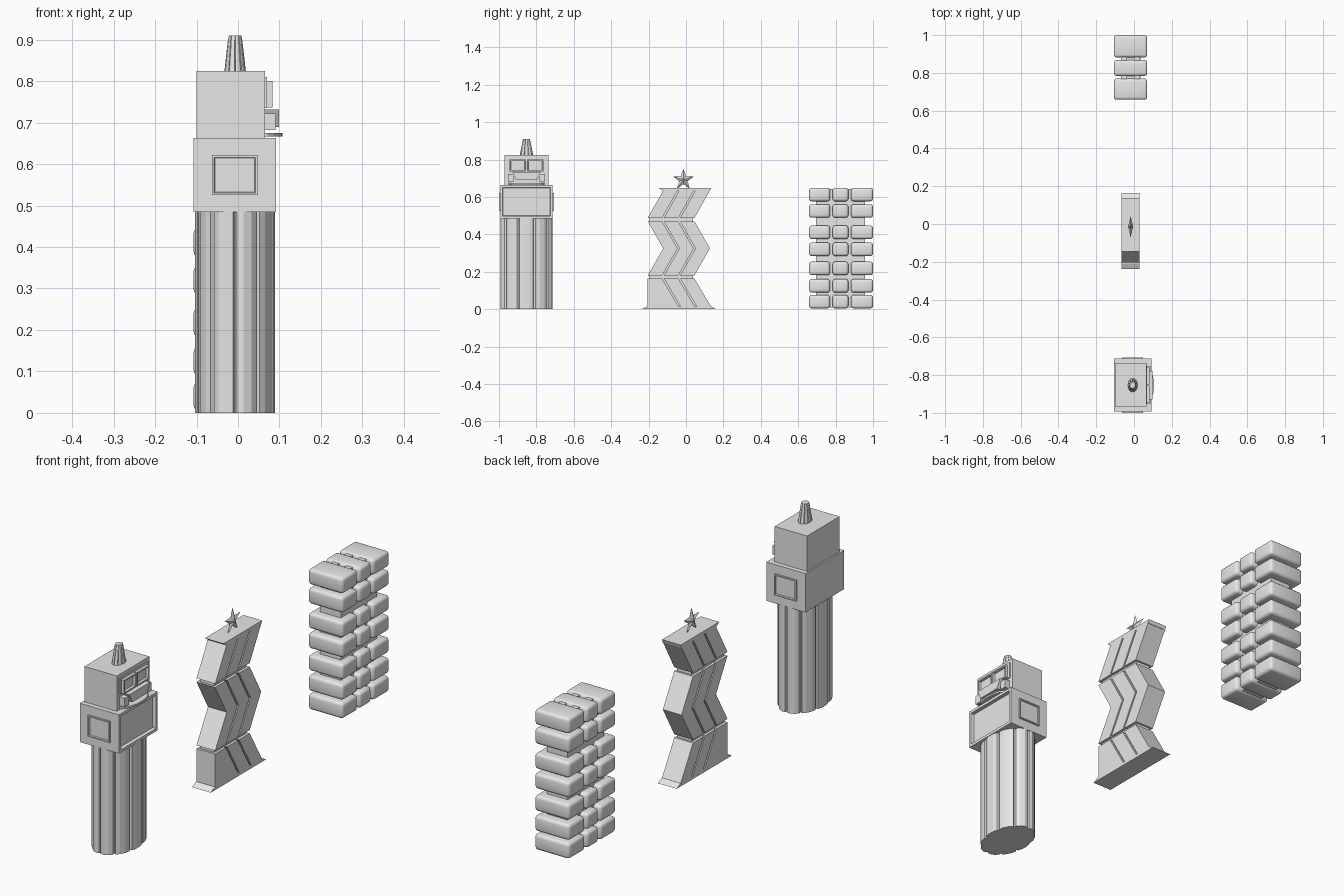
import bpy, bmesh, math
from mathutils import Vector

cube = bpy.data.objects.get("Cube")
if cube:
    bpy.data.objects.remove(cube, do_unlink=True)

grey = bpy.data.materials.new("light_grey")
grey.use_nodes = True
grey.diffuse_color = (0.8, 0.8, 0.8, 1)
grey.node_tree.nodes["Principled BSDF"].inputs["Base Color"].default_value = (0.8, 0.8, 0.8, 1)


def finish(name, bm, smooth=False):
    bmesh.ops.recalc_face_normals(bm, faces=bm.faces)
    for f in bm.faces:
        f.smooth = smooth
    mesh = bpy.data.meshes.new(name)
    bm.to_mesh(mesh)
    bm.free()
    mesh.materials.append(grey)
    obj = bpy.data.objects.new(name, mesh)
    bpy.context.collection.objects.link(obj)
    return obj


def box(name, x, y, z, recess=None, rim=0.01, depth=0.01, smooth=False):
    """Box from ranges; the face pointing along recess gets a sunken panel."""
    bm = bmesh.new()
    bmesh.ops.create_cube(bm, size=1)
    for v in bm.verts:
        v.co = [(r[0] + r[1]) / 2 + c * (r[1] - r[0]) for c, r in zip(v.co, (x, y, z))]
    if recess:
        bm.normal_update()
        face = max(bm.faces, key=lambda f: f.normal.dot(Vector(recess)))
        bmesh.ops.inset_individual(bm, faces=[face], thickness=rim)
        bmesh.ops.inset_individual(bm, faces=[face], thickness=0.003, depth=-depth)
    return finish(name, bm, smooth)


def prism(name, profile, x):
    """Extrude a (y, z) outline along x."""
    bm = bmesh.new()
    face = bm.faces.new([bm.verts.new((x[0], a, b)) for a, b in profile])
    ext = bmesh.ops.extrude_face_region(bm, geom=[face])["geom"]
    for v in ext:
        if isinstance(v, bmesh.types.BMVert):
            v.co.x = x[1]
    return finish(name, bm)


def fluted(name, centre, rings, lobes, notch):
    """Stack of lobed ellipses; rings hold (z, x radius, y radius)."""
    bm = bmesh.new()
    pattern = ((-0.5, notch), (-0.42, 0.97), (-0.17, 1), (0.17, 1), (0.42, 0.97))
    loops = []
    for z, rx, ry in rings:
        loops.append([bm.verts.new((centre[0] + rx * r * math.cos(a), centre[1] + ry * r * math.sin(a), z))
                      for i in range(lobes) for t, r in pattern
                      for a in [(i + t) * math.tau / lobes]])
    n = len(loops[0])
    for low, high in zip(loops, loops[1:]):
        for i in range(n):
            j = (i + 1) % n
            bm.faces.new((low[i], low[j], high[j], high[i]))
    bm.faces.new(loops[0])
    bm.faces.new(loops[-1])
    return finish(name, bm)


# Lobed tower with a square collar
TY = -0.853
fluted("tower_shaft", (-0.007, TY), [(0, 0.097, 0.143), (0.49, 0.097, 0.143)], 10, 0.88)
box("tower_collar", (-0.107, 0.092), (-0.993, -0.713), (0.485, 0.663), (1, 0, 0), 0.018, 0.015)
for side, tag in ((-1, "front"), (1, "back")):
    edge = TY + side * 0.138
    out = TY + side * 0.147
    box("collar_panel_" + tag, (-0.063, 0.048), sorted((edge, out)), (0.525, 0.622),
        (0, side, 0), 0.008, 0.005)

# Head block, eyes and mouth on the +x side
box("tower_head", (-0.1, 0.065), (-0.97, -0.735), (0.66, 0.825))
box("eye_backing", (0.06, 0.07), (-0.955, -0.75), (0.735, 0.81))
for side, tag in ((-1, "right"), (1, "left")):
    c = TY + side * 0.047
    box("eye_" + tag, (0.065, 0.083), (c - 0.045, c + 0.045), (0.737, 0.8), (1, 0, 0), 0.009, 0.01)
    c = TY + side * 0.082
    box("cheek_" + tag, (0.06, 0.09), (c - 0.016, c + 0.016), (0.682, 0.722))
prism("mouth_block", [(TY - 0.075, 0.732), (TY + 0.075, 0.732), (TY + 0.055, 0.69), (TY - 0.055, 0.69)],
      (0.06, 0.099))
lip = bmesh.new()
arc = [(0.055 + 0.052 * math.cos(a), TY + 0.1 * math.sin(a))
       for a in [math.pi * (k / 10 - 0.5) for k in range(11)]]
lip_face = lip.faces.new([lip.verts.new((px, py, 0.667)) for px, py in arc])
for v in bmesh.ops.extrude_face_region(lip, geom=[lip_face])["geom"]:
    if isinstance(v, bmesh.types.BMVert):
        v.co.z += 0.008
finish("lower_lip", lip)

# Ribbed cap
fluted("tower_cap", (-0.007, TY), [(0.824, 0.026, 0.037), (0.895, 0.018, 0.022), (0.91, 0.015, 0.018)], 10, 0.8)

# Zigzag tower: three slanted bands per tier over a thinner core
OUT, CORE = (-0.067, 0.028), (-0.055, 0.016)
prism("zigzag_base", [(-0.237, 0), (0.163, 0), (0.137, 0.014), (-0.21, 0.014)], OUT)
LOW, HIGH, WIDTH, STEP = -0.205, -0.122, 0.077, 0.0865


def band(points, left=0.0, width=WIDTH):
    return ([(y + left, z) for y, z in points] +
            [(y + left + width, z) for y, z in reversed(points)])


chevron = [(LOW, 0.18), (HIGH, 0.325), (LOW, 0.47)]
slant = [(LOW, 0.487), (HIGH, 0.635)]
foot = [(LOW + 0.09, 0.012), (LOW, 0.165)]
for i in range(3):
    shape = band(foot, i * STEP)
    if i == 0:
        shape[0] = (LOW, 0.012)
    prism(f"foot_band_{i + 1}", shape, OUT)
    prism(f"chevron_band_{i + 1}", band(chevron, i * STEP), OUT)
    prism(f"slant_band_{i + 1}", band(slant, i * STEP), OUT)
for name, path in (("foot_core", foot), ("chevron_core", chevron), ("slant_core", slant)):
    prism(name, band(path, 0.008, 0.234), CORE)
for i, z in enumerate((0.16, 0.465)):
    box(f"zigzag_joint_{i + 1}", CORE, (-0.195, 0.037), (z, z + 0.026))
prism("zigzag_top", [(-0.122, 0.632), (0.128, 0.632), (0.134, 0.648), (-0.145, 0.648)], OUT)

# Faceted star
star = bmesh.new()
SX, SY, SZ = -0.018, -0.014, 0.692
rim = []
for k in range(10):
    a = math.pi / 2 + k * math.pi / 5
    r = 0.024 if k % 2 else 0.06
    rim.append(star.verts.new((SX, SY + r * math.cos(a), SZ + r * math.sin(a))))
for side in (-1, 1):
    tip = star.verts.new((SX + side * 0.013, SY, SZ))
    for k in range(10):
        star.faces.new((rim[k], rim[(k + 1) % 10], tip))
finish("star", star)

# Cushion tower: rounded blocks stacked round a core
box("cushion_core", (-0.07, 0.035), (0.695, 0.957), (0.01, 0.63))
rows = (0.04, 0.125, 0.218, 0.32, 0.411, 0.525, 0.613)
columns = ((0.658, 0.77), (0.784, 0.868), (0.882, 1.0))
for r, z in enumerate(rows):
    for c, span in enumerate(columns):
        pad = box(f"cushion_{r + 1}_{c + 1}", (-0.107, 0.07), span, (max(0, z - 0.036), z + 0.036), smooth=True)
        bevel = pad.modifiers.new("rounding", "BEVEL")
        bevel.width = 0.014
        bevel.segments = 3
# Small links bridging the top cushions
for i, y in enumerate((0.777, 0.875)):
    for j, x in enumerate((-0.052, 0.016)):
        box(f"link_{i + 1}_{j + 1}", (x - 0.016, x + 0.016), (y - 0.014, y + 0.014), (0.62, 0.643))
